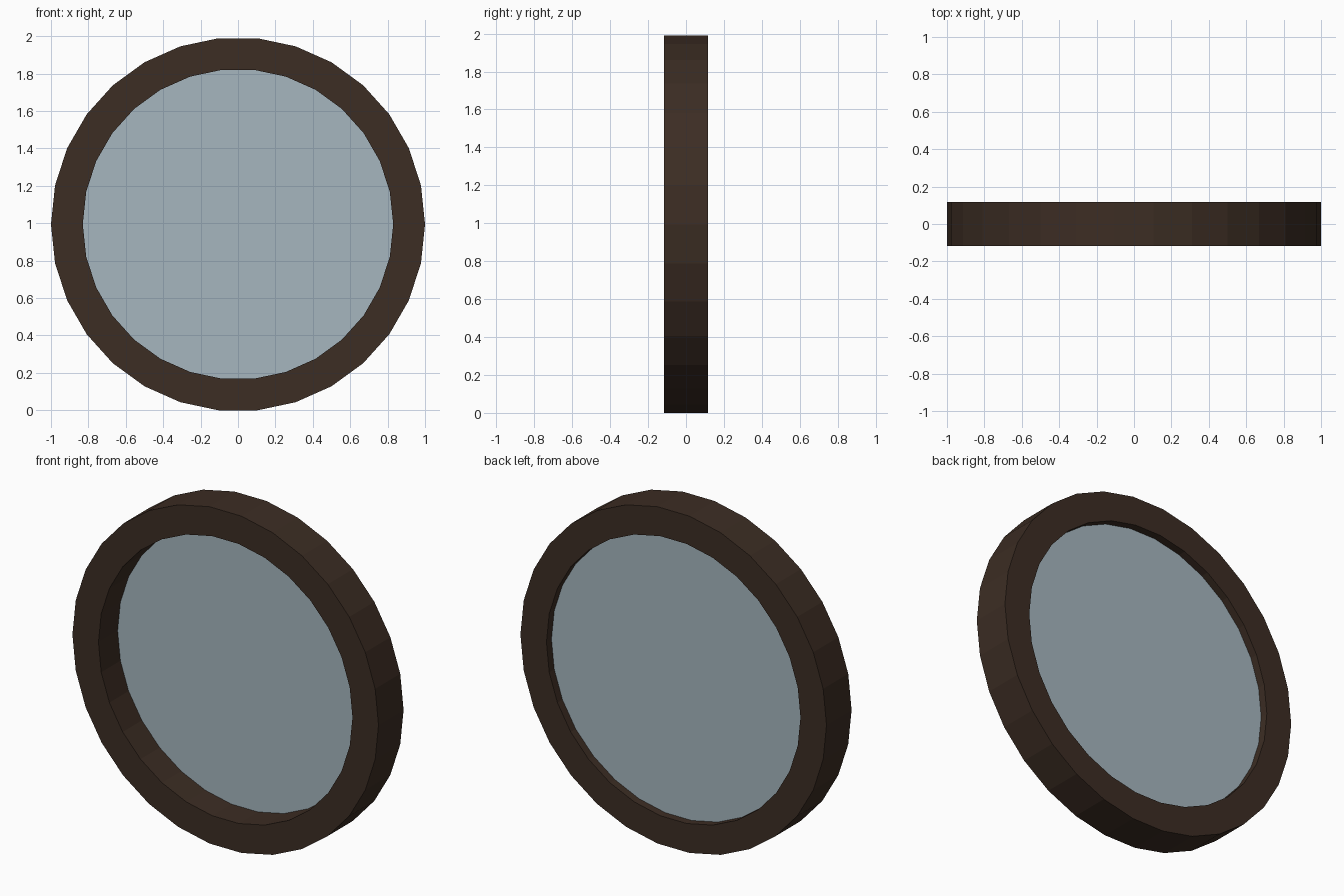
import bpy
import bmesh
from math import cos, sin, tau

cube = bpy.data.objects.get("Cube")
if cube:
    bpy.data.objects.remove(cube, do_unlink=True)

SIDES = 30
HALF_DEPTH = 0.117
CENTRE_Z = cos(tau / SIDES / 2)   # lowest edge rests on the ground


def material(name, colour):
    mat = bpy.data.materials.new(name)
    mat.use_nodes = True
    mat.diffuse_color = (*colour, 1)
    mat.node_tree.nodes["Principled BSDF"].inputs["Base Color"].default_value = (*colour, 1)
    return mat


def ring(bm, radius, y):
    return [bm.verts.new((radius * cos(tau * i / SIDES), y,
                          CENTRE_Z + radius * sin(tau * i / SIDES)))
            for i in range(SIDES)]


def bridge(bm, a, b):
    for i in range(SIDES):
        j = (i + 1) % SIDES
        bm.faces.new((a[i], a[j], b[j], b[i]))


def finish(bm, name, mat):
    bmesh.ops.recalc_face_normals(bm, faces=bm.faces)
    mesh = bpy.data.meshes.new(name)
    bm.to_mesh(mesh)
    bm.free()
    mesh.materials.append(mat)
    obj = bpy.data.objects.new(name, mesh)
    bpy.context.collection.objects.link(obj)


# Round frame: a rectangular section swept around the y axis
bm = bmesh.new()
section = [(1, -HALF_DEPTH), (1, HALF_DEPTH), (0.83, HALF_DEPTH), (0.83, -HALF_DEPTH)]
rings = [ring(bm, r, y) for r, y in section]
for k in range(4):
    bridge(bm, rings[k], rings[(k + 1) % 4])
finish(bm, "round_frame", material("dark brown wood", (0.045, 0.026, 0.017)))

# Thin pane set towards the back of the frame
bm = bmesh.new()
front, back = ring(bm, 0.83, 0.062), ring(bm, 0.83, 0.07)
bridge(bm, front, back)
bm.faces.new(front)
bm.faces.new(back)
finish(bm, "glass_pane", material("pale blue glass", (0.38, 0.47, 0.52)))
